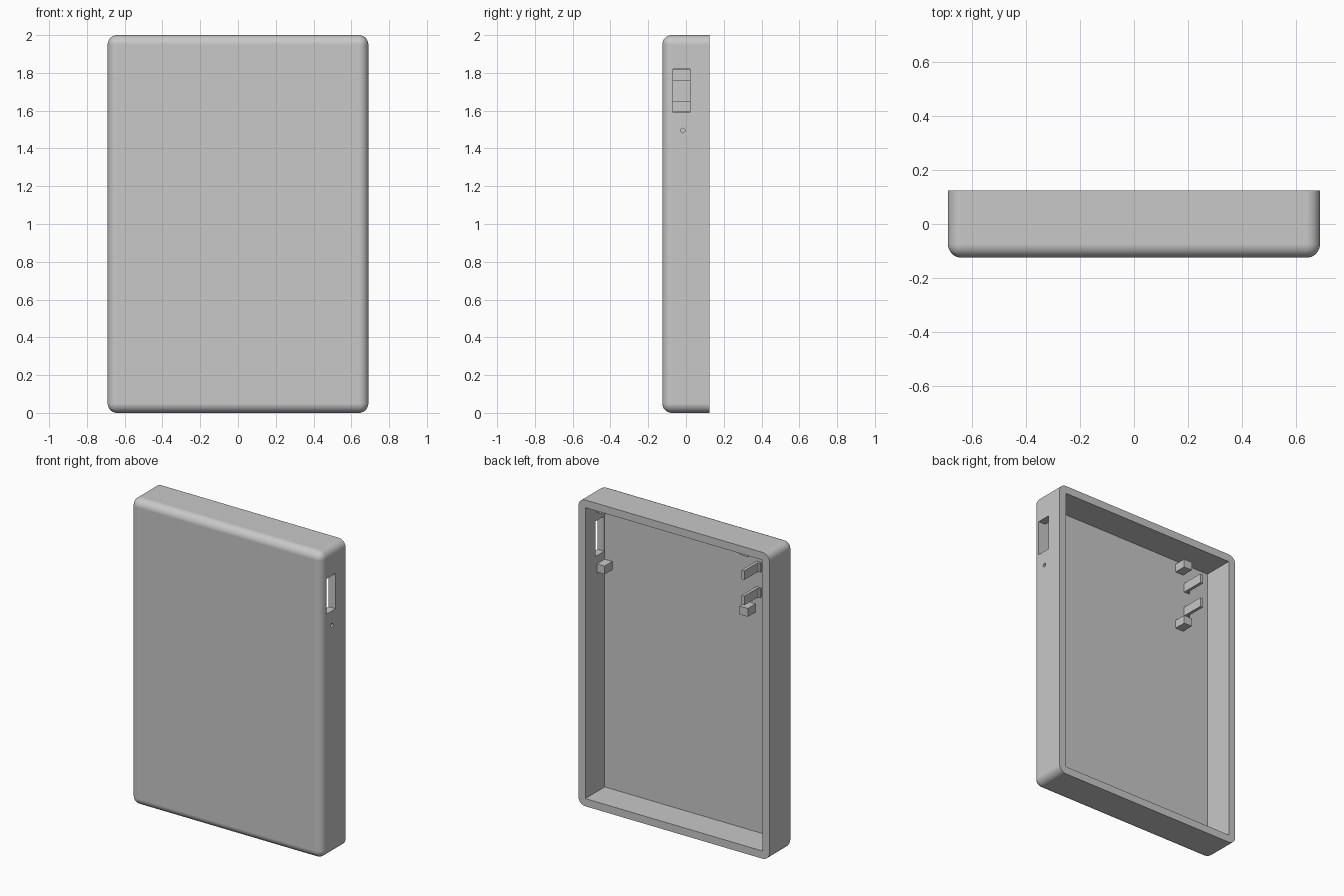
import bpy
import bmesh
import math

old = bpy.data.objects.get("Cube")
if old:
    bpy.data.objects.remove(old, do_unlink=True)

GREY = (0.58, 0.58, 0.58, 1.0)
grey = bpy.data.materials.new("plain grey")
grey.use_nodes = True
grey.diffuse_color = GREY
grey.node_tree.nodes["Principled BSDF"].inputs["Base Color"].default_value = GREY

# Overall sizes
HALF_W, HALF_D, HEIGHT = 0.69, 0.125, 2.0
WALL, RADIUS = 0.05, 0.05
FLOOR = -HALF_D + WALL
PORT_Z = 1.705          # centre height of the side port


def finish(name, bm):
    mesh = bpy.data.meshes.new(name)
    bm.to_mesh(mesh)
    bm.free()
    mesh.materials.append(grey)
    obj = bpy.data.objects.new(name, mesh)
    bpy.context.collection.objects.link(obj)
    return obj


def box_mesh(x, y, z):
    """Box from (low, high) pairs on each axis."""
    bm = bmesh.new()
    bmesh.ops.create_cube(bm, size=1)
    for v in bm.verts:
        v.co = [sum(r) / 2 + c * (r[1] - r[0]) for r, c in zip((x, y, z), v.co)]
    return bm


def box(name, x, y, z):
    return finish(name, box_mesh(x, y, z))


def cut(target, cutter):
    mod = target.modifiers.new("cut", 'BOOLEAN')
    mod.operation = 'DIFFERENCE'
    mod.solver = 'EXACT'
    mod.object = cutter
    bpy.context.view_layer.objects.active = target
    bpy.ops.object.modifier_apply(modifier=mod.name)
    bpy.data.objects.remove(cutter, do_unlink=True)


# Shell: every edge is rounded except the rim at the back
bm = box_mesh((-HALF_W, HALF_W), (-HALF_D, HALF_D), (0, HEIGHT))
rounded = [e for e in bm.edges if any(v.co.y < 0 for v in e.verts)]
bmesh.ops.bevel(bm, geom=rounded, offset=RADIUS, segments=8, profile=0.5,
                affect='EDGES', clamp_overlap=True)
shell = finish("case_shell", bm)

# Open cavity at the back
inner = HALF_W - WALL
cut(shell, box("cavity_cutter", (-inner, inner), (FLOOR, 0.3), (WALL, HEIGHT - WALL)))

# Port through the left wall
cut(shell, box("port_cutter", (inner - 0.02, 0.8), (-0.07, 0.02),
               (PORT_Z - 0.115, PORT_Z + 0.115)))

# Small round hole below the port
bpy.ops.mesh.primitive_cylinder_add(vertices=20, radius=0.012, depth=0.2,
                                    location=(0.74, -0.017, 1.495),
                                    rotation=(0, math.pi / 2, 0))
cut(shell, bpy.context.object)

# Support posts and clips, mirrored above and below the port centre
for side, label in ((1, "upper"), (-1, "lower")):
    post_z = PORT_Z + side * 0.195
    for x, end in (((-0.45, -0.39), "right"), ((0.585, inner + 0.005), "left")):
        box(f"{label}_{end}_post", x, (FLOOR - 0.01, 0.005),
            (post_z - 0.027, post_z + 0.027))
    clip_z = PORT_Z + side * 0.083
    span = (clip_z - 0.03, clip_z + 0.03)
    box(f"{label}_clip", (-0.476, -0.456), (FLOOR - 0.01, 0.078), span)
    box(f"{label}_clip_foot", (-0.492, -0.47), (FLOOR - 0.01, FLOOR + 0.014), span)

# Smooth rounding with crisp flat faces
bpy.ops.object.select_all(action='DESELECT')
shell.select_set(True)
bpy.context.view_layer.objects.active = shell
bpy.ops.object.shade_smooth_by_angle(angle=math.radians(30))
weighted = shell.modifiers.new("flat_face_normals", 'WEIGHTED_NORMAL')
weighted.keep_sharp = True
